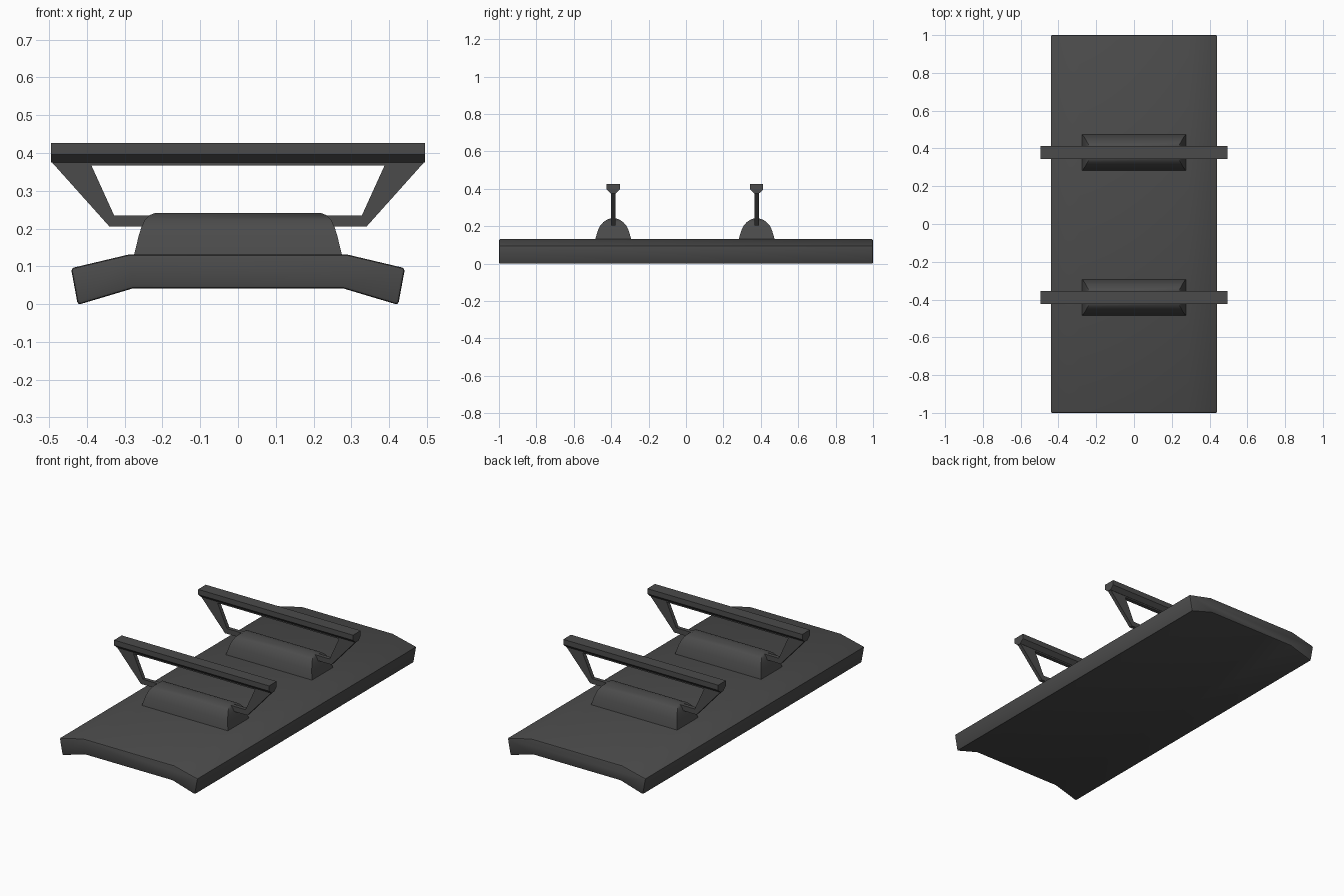
import bpy, bmesh, math

if "Cube" in bpy.data.objects:
    bpy.data.objects.remove(bpy.data.objects["Cube"])

dark = bpy.data.materials.new("dark_grey")
dark.diffuse_color = (0.07, 0.07, 0.07, 1)
dark.use_nodes = True
dark.node_tree.nodes["Principled BSDF"].inputs["Base Color"].default_value = dark.diffuse_color


def make(name, verts, faces, smooth=None, bevel=0):
    bm = bmesh.new()
    vs = [bm.verts.new(v) for v in verts]
    for f in faces:
        bm.faces.new([vs[i] for i in f])
    bmesh.ops.recalc_face_normals(bm, faces=bm.faces)
    if bevel:
        bmesh.ops.bevel(bm, geom=[e for e in bm.edges if e.calc_face_angle(0) > 0.6],
                        offset=bevel, segments=2, profile=0.5, affect='EDGES')
    me = bpy.data.meshes.new(name)
    bm.to_mesh(me)
    bm.free()
    ob = bpy.data.objects.new(name, me)
    bpy.context.collection.objects.link(ob)
    me.materials.append(dark)
    if smooth:
        bpy.ops.object.select_all(action='DESELECT')
        ob.select_set(True)
        bpy.context.view_layer.objects.active = ob
        bpy.ops.object.shade_smooth_by_angle(angle=math.radians(smooth))
    return ob


def loft(name, rings, **kw):
    """Join equal-length closed rings and cap both ends."""
    n = len(rings[0])
    verts = [v for r in rings for v in r]
    faces = [(k * n + i, k * n + (i + 1) % n, (k + 1) * n + (i + 1) % n, (k + 1) * n + i)
             for k in range(len(rings) - 1) for i in range(n)]
    faces += [tuple(range(n)), tuple(range(len(verts) - n, len(verts)))]
    return make(name, verts, faces, **kw)


def mirrored(half):
    """Close a right-hand half profile across x = 0."""
    return half + [(-x, z) for x, z in reversed(half)]


# Base plate: bent cross-section along y
section = mirrored([(0.29, 0.131), (0.442, 0.095), (0.424, -0.002), (0.28, 0.041)])
loft("base_plate", [[(x, y, z) for x, z in section] for y in (-1, 1)],
     smooth=30, bevel=0.008)

for label, yc in (("front", -0.389), ("rear", 0.378)):
    # Domed mount: stacked rectangles (z, half length, half width)
    levels = [(0.12, 0.278, 0.098), (0.131, 0.275, 0.096), (0.155, 0.269, 0.089),
              (0.18, 0.263, 0.081), (0.203, 0.256, 0.070), (0.222, 0.247, 0.053),
              (0.235, 0.235, 0.034), (0.241, 0.220, 0.016)]
    loft(label + "_mount",
         [[(sx * hx, yc + sy * hy, z) for sx, sy in ((-1, -1), (1, -1), (1, 1), (-1, 1))]
          for z, hx, hy in levels], smooth=35)

    # Trapezoid support plate with an open centre
    outer = mirrored([(0.495, 0.378), (0.34, 0.205)])
    inner = mirrored([(0.388, 0.367), (0.328, 0.235)])
    loops = [[(x, yc + dy, z) for x, z in prof]
             for prof, dy in ((outer, -0.011), (outer, 0.011), (inner, 0.011), (inner, -0.011))]
    make(label + "_support", [v for lp in loops for v in lp],
         [(k * 4 + i, k * 4 + (i + 1) % 4, (k + 1) % 4 * 4 + (i + 1) % 4, (k + 1) % 4 * 4 + i)
          for k in range(4) for i in range(4)])

    # Top rail with chamfered underside
    rail = [(-0.035, 0.426), (0.035, 0.426), (0.035, 0.396), (0.012, 0.375),
            (-0.012, 0.375), (-0.035, 0.396)]
    loft(label + "_rail", [[(x, yc + y, z) for y, z in rail] for x in (-0.495, 0.495)])
